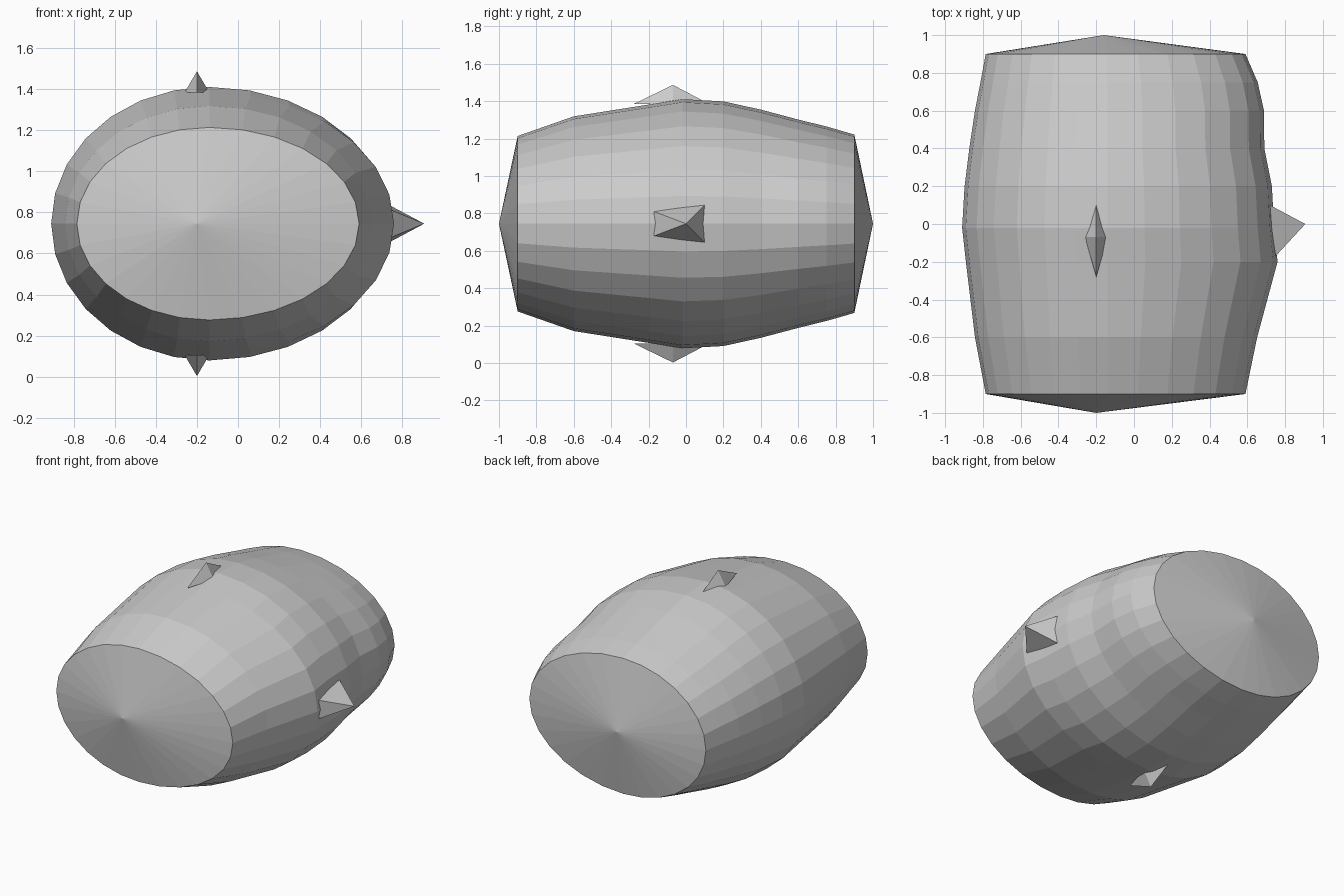
import bpy, bmesh
from math import sin, cos, pi

if "Cube" in bpy.data.objects:
    bpy.data.objects.remove(bpy.data.objects["Cube"])

ZC, APEX, SEG = 0.745, -0.14, 28


def make_object(name, verts, faces):
    mesh = bpy.data.meshes.new(name)
    mesh.from_pydata(verts, [], faces)
    bm = bmesh.new()
    bm.from_mesh(mesh)
    bmesh.ops.recalc_face_normals(bm, faces=bm.faces)
    bm.to_mesh(mesh)
    bm.free()
    ob = bpy.data.objects.new(name, mesh)
    bpy.context.collection.objects.link(ob)
    return ob


# Barrel body: rings of (y, left x, right x, half height), lopsided ovals
rings = [(-0.9, -0.785, 0.59, 0.469), (-0.6, -0.842, 0.652, 0.574),
         (-0.2, -0.89, 0.76, 0.637), (-0.02, -0.91, 0.742, 0.666),
         (0.2, -0.897, 0.73, 0.654), (0.4, -0.872, 0.69, 0.61),
         (0.6, -0.842, 0.688, 0.557), (0.75, -0.813, 0.655, 0.52),
         (0.9, -0.785, 0.59, 0.477)]
verts, faces = [], []
for y, left, right, h in rings:
    for i in range(SEG):
        a = 2 * pi * i / SEG
        w = right - APEX if cos(a) > 0 else APEX - left
        verts.append((APEX + w * cos(a), y, ZC + h * sin(a)))
for r in range(len(rings) - 1):
    for i in range(SEG):
        j = (i + 1) % SEG
        faces.append((r * SEG + i, r * SEG + j, (r + 1) * SEG + j, (r + 1) * SEG + i))

# Shallow cone caps at both ends
for start, tip in ((0, (-0.2, -1, ZC)), ((len(rings) - 1) * SEG, (-0.16, 1, ZC))):
    verts.append(tip)
    c = len(verts) - 1
    faces += [(start + i, start + (i + 1) % SEG, c) for i in range(SEG)]
make_object("barrel_body", verts, faces)


def spike(name, base, tip):
    n = len(base)
    make_object(name, base + [tip],
                [(i, (i + 1) % n, n) for i in range(n)] + [tuple(range(n))])


# Top and bottom fins, mirrored about the barrel axis
for name, s in (("top_fin", 1), ("bottom_fin", -1)):
    z = ZC + s * 0.64
    spike(name, [(-0.2, -0.28, z), (-0.14, -0.07, z), (-0.2, 0.125, z), (-0.26, -0.07, z)],
          (-0.2, -0.07, ZC + s * 0.742))

# Side spike
spike("side_spike", [(0.75, -0.17, 0.68), (0.71, 0.105, 0.64),
                     (0.71, 0.105, 0.85), (0.75, -0.17, 0.81)], (0.907, 0, ZC))
